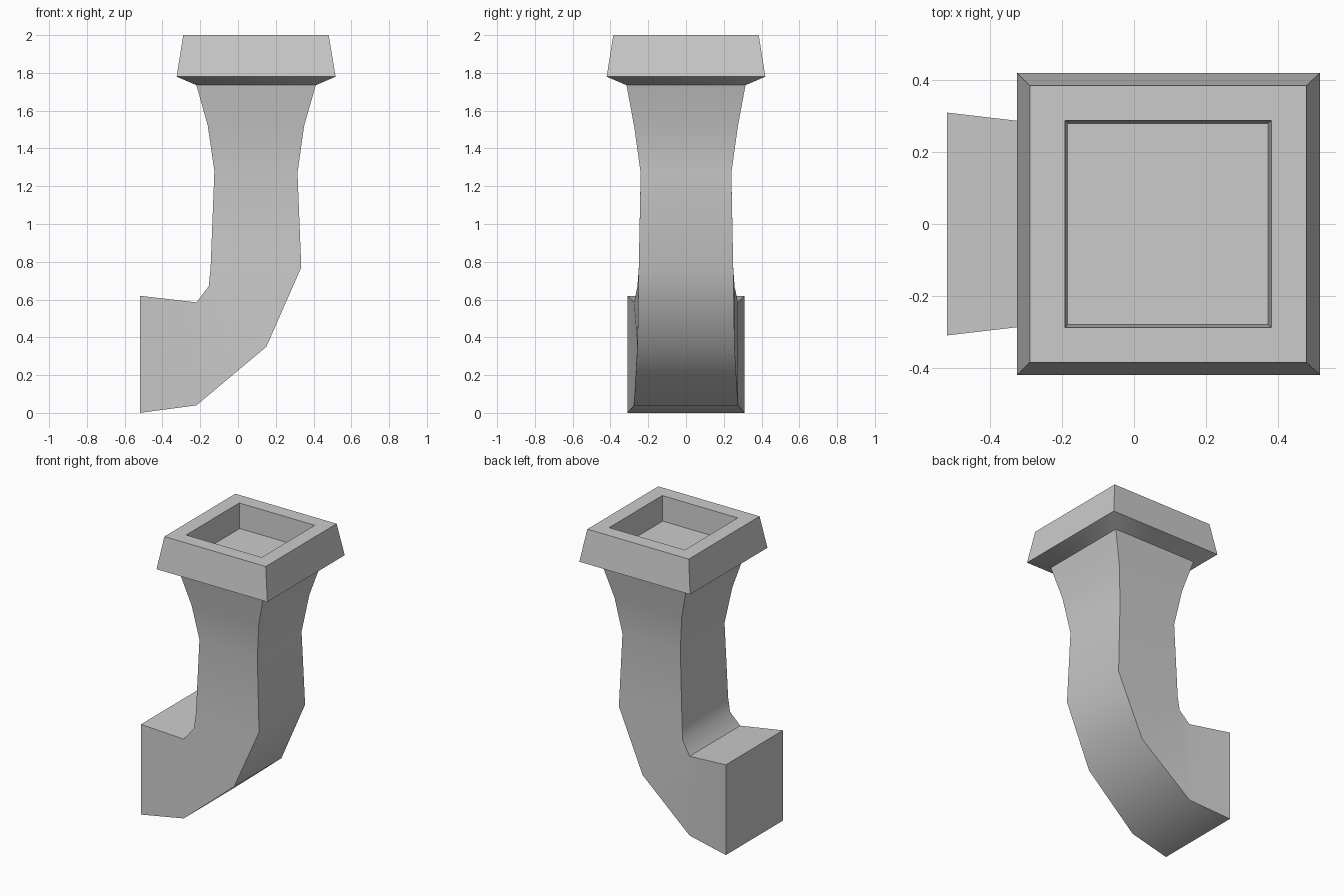
import bpy, bmesh, math

if "Cube" in bpy.data.objects:
    bpy.data.objects.remove(bpy.data.objects["Cube"])

# Rectangular sections along the elbow pipe: outer (x, z), inner (x, z), half depth in y
SECTIONS = [
    ((-0.52, 0.00), (-0.52, 0.62), 0.31),     # mouth
    ((-0.22, 0.04), (-0.22, 0.585), 0.275),
    ((0.15, 0.35), (-0.155, 0.67), 0.257),    # elbow
    ((0.335, 0.77), (-0.145, 0.77), 0.25),
    ((0.315, 1.27), (-0.125, 1.28), 0.24),    # neck
    ((0.35, 1.52), (-0.16, 1.52), 0.275),
    ((0.412, 1.735), (-0.22, 1.735), 0.315),
    ((0.517, 1.78), (-0.325, 1.78), 0.42),    # flared collar
    ((0.48, 2.00), (-0.29, 2.00), 0.385),
    ((0.382, 2.00), (-0.192, 2.00), 0.288),   # recess in the top
    ((0.373, 1.83), (-0.183, 1.83), 0.28),
]


def loft(name, sections):
    bm = bmesh.new()
    rings = []
    for (ox, oz), (ix, iz), h in sections:
        rings.append([bm.verts.new(p) for p in
                      ((ox, -h, oz), (ox, h, oz), (ix, h, iz), (ix, -h, iz))])
    for a, b in zip(rings, rings[1:]):
        for i in range(4):
            j = (i + 1) % 4
            bm.faces.new((a[i], a[j], b[j], b[i]))
    # Closed mouth and recess floor
    bm.faces.new(rings[0][::-1])
    bm.faces.new(rings[-1])
    bmesh.ops.recalc_face_normals(bm, faces=bm.faces)
    mesh = bpy.data.meshes.new(name)
    bm.to_mesh(mesh)
    bm.free()
    obj = bpy.data.objects.new(name, mesh)
    bpy.context.collection.objects.link(obj)
    return obj


# Elbow pipe with collar, softened only along its bends
pipe = loft("elbow_pipe", SECTIONS)
bpy.context.view_layer.objects.active = pipe
pipe.select_set(True)
bpy.ops.object.shade_smooth_by_angle(angle=math.radians(40))
